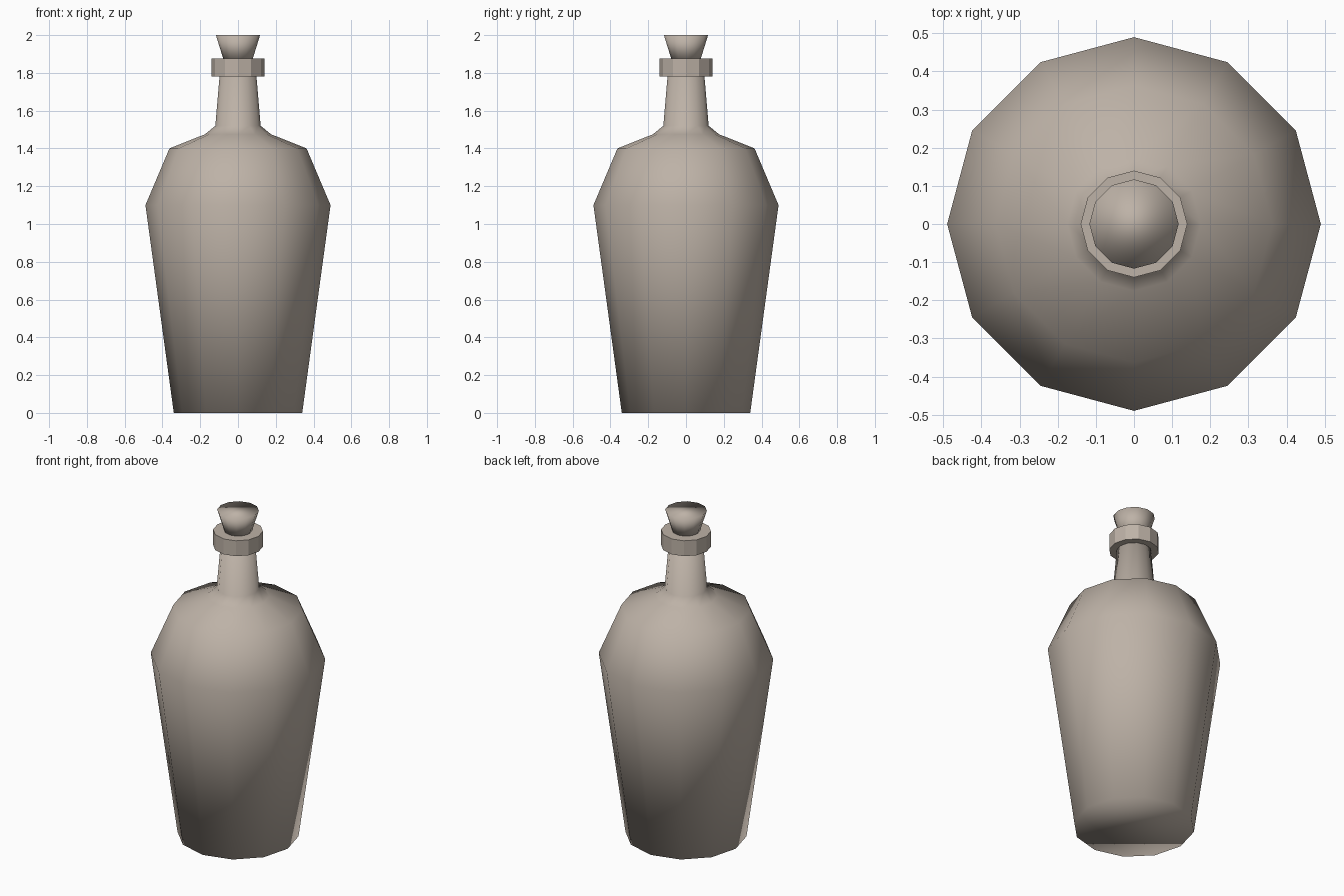
import bpy, bmesh, math

if "Cube" in bpy.data.objects:
    bpy.data.objects.remove(bpy.data.objects["Cube"])

SIDES = 12
mat = bpy.data.materials.new("warm taupe")
mat.diffuse_color = (0.51, 0.445, 0.385, 1)
mat.use_nodes = True
mat.node_tree.nodes["Principled BSDF"].inputs["Base Color"].default_value = mat.diffuse_color


def lathe(name, profile, smooth):
    """Closed 12-sided solid from (radius, z) points, bottom to top."""
    bm = bmesh.new()
    rings = []
    for r, z in profile:
        rings.append([bm.verts.new((r * math.cos(2 * math.pi * i / SIDES),
                                    r * math.sin(2 * math.pi * i / SIDES), z))
                      for i in range(SIDES)])
    for a, b in zip(rings, rings[1:]):
        for i in range(SIDES):
            j = (i + 1) % SIDES
            bm.faces.new((a[i], a[j], b[j], b[i]))
    bm.faces.new(rings[0][::-1])
    bm.faces.new(rings[-1])
    for f in bm.faces:
        f.smooth = smooth
    me = bpy.data.meshes.new(name)
    bm.to_mesh(me)
    bm.free()
    me.materials.append(mat)
    ob = bpy.data.objects.new(name, me)
    bpy.context.collection.objects.link(ob)
    return ob


# Body, shoulder and neck
lathe("bottle_body", [(0.34, 0), (0.49, 1.10), (0.363, 1.40), (0.175, 1.475),
                      (0.12, 1.52), (0.097, 1.79)], True)
# Collar around the mouth
lathe("lip_ring", [(0.14, 1.78), (0.14, 1.875)], False)
# Tapered stopper
lathe("cork", [(0.075, 1.865), (0.117, 2.0)], True)
